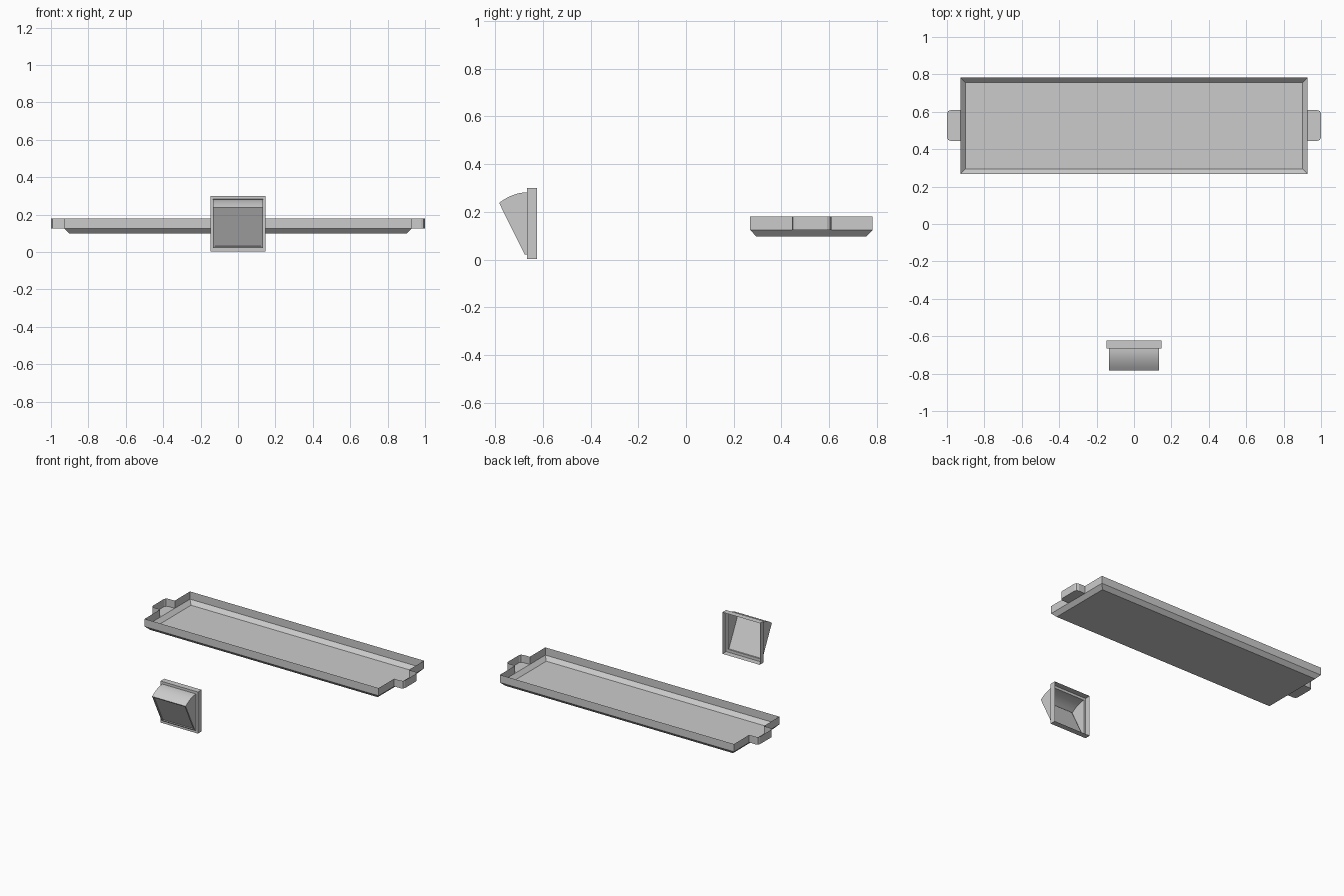
import bpy, bmesh, math

if "Cube" in bpy.data.objects:
    bpy.data.objects.remove(bpy.data.objects["Cube"])

def make(name, faces, mirror=True):
    """Thin-sheet object from lists of 3D points; half model mirrored over x = 0."""
    bm = bmesh.new()
    for pts in faces:
        bm.faces.new([bm.verts.new(p) for p in pts])
    bmesh.ops.remove_doubles(bm, verts=bm.verts, dist=1e-5)
    bmesh.ops.recalc_face_normals(bm, faces=bm.faces)
    me = bpy.data.meshes.new(name)
    bm.to_mesh(me)
    bm.free()
    ob = bpy.data.objects.new(name, me)
    bpy.context.collection.objects.link(ob)
    if mirror:
        m = ob.modifiers.new("Mirror", 'MIRROR')
        m.merge_threshold = 1e-4
    return ob

def wall(path, z0, z1):
    return [[(*a, z0), (*b, z0), (*b, z1), (*a, z1)] for a, b in zip(path, path[1:])]

# Tray: vertical rim that runs out around the end tabs, sloped lower edge, flat floor
X, Y0, Y1 = 0.928, 0.268, 0.782
T0, T1 = 0.444, 0.609
ZF, ZW, ZT = 0.098, 0.125, 0.18
fx, fy0, fy1 = 0.902, 0.294, 0.756
tab = [(X, T0), (0.978, T0), (0.993, 0.449), (1.0, 0.463),
       (1.0, 0.59), (0.993, 0.604), (0.978, T1), (X, T1)]
rim = [(0, Y0), (X, Y0)] + tab + [(X, Y1), (0, Y1)]
tray = wall(rim, ZW, ZT)
tray.append([(*p, ZW) for p in tab])
tray.append([(0, fy0, ZF), (fx, fy0, ZF), (fx, fy1, ZF), (0, fy1, ZF)])
tray.append([(0, Y0, ZW), (X, Y0, ZW), (fx, fy0, ZF), (0, fy0, ZF)])
tray.append([(0, Y1, ZW), (X, Y1, ZW), (fx, fy1, ZF), (0, fy1, ZF)])
tray.append([(X, Y0, ZW), (X, T0, ZW), (X, T1, ZW), (X, Y1, ZW),
             (fx, fy1, ZF), (fx, fy0, ZF)])
make("tray", tray)

# Hood: curved top over a slanted front panel, open at the back
W, YP, YB = 0.133, -0.666, -0.624
a, c = (-0.783, 0.238), (YP, 0.282)
prof = [(YP, 0.022), (-0.676, 0.022), a]
n = 8
for i in range(1, n):
    t = i / n
    # shallow arc that levels out at the flange
    prof.append((a[0] + (c[0] - a[0]) * t,
                 a[1] + (c[1] - a[1]) * (1 - (1 - t) ** 2)))
prof.append(c)
hood = [[(W, y, z) for y, z in prof]]
for i, (p, q) in enumerate(zip(prof, prof[1:])):
    if i != 1:
        hood.append([(0, *p), (W, *p), (W, *q), (0, *q)])

# Recessed slanted panel with a narrow border
def on_front(x, t, d=0.0):
    (y0, z0), (y1, z1) = prof[1], prof[2]
    L = math.hypot(y1 - y0, z1 - z0)
    return (x, y0 + (y1 - y0) * t + d * (z1 - z0) / L,
            z0 + (z1 - z0) * t - d * (y1 - y0) / L)

w, t0, t1, d = 0.123, 0.035, 0.965, 0.006
outer = [on_front(x, t) for x, t in ((0, 0), (W, 0), (W, 1), (0, 1))]
inner = [on_front(x, t) for x, t in ((0, t0), (w, t0), (w, t1), (0, t1))]
deep = [on_front(x, t, d) for x, t in ((0, t0), (w, t0), (w, t1), (0, t1))]
for r, s in ((outer, inner), (inner, deep)):
    for i in range(3):
        hood.append([r[i], r[i + 1], s[i + 1], s[i]])
hood.append(deep)
ob = make("hood", hood)
bpy.context.view_layer.objects.active = ob
ob.select_set(True)
bpy.ops.object.shade_smooth_by_angle(angle=math.radians(25))

# Square flange around the hood: outer sides and a front ledge
F, FZ0, FZ1 = 0.148, 0.002, 0.30
edge = [(0, FZ0), (F, FZ0), (F, FZ1), (0, FZ1)]
hole = [(0, 0.022), (W, 0.022), (W, 0.282), (0, 0.282)]
flange = []
for i in range(3):
    (x0, z0), (x1, z1) = edge[i], edge[i + 1]
    (u0, v0), (u1, v1) = hole[i], hole[i + 1]
    flange.append([(x0, YP, z0), (x1, YP, z1), (x1, YB, z1), (x0, YB, z0)])
    flange.append([(x0, YP, z0), (x1, YP, z1), (u1, YP, v1), (u0, YP, v0)])
make("flange", flange)
